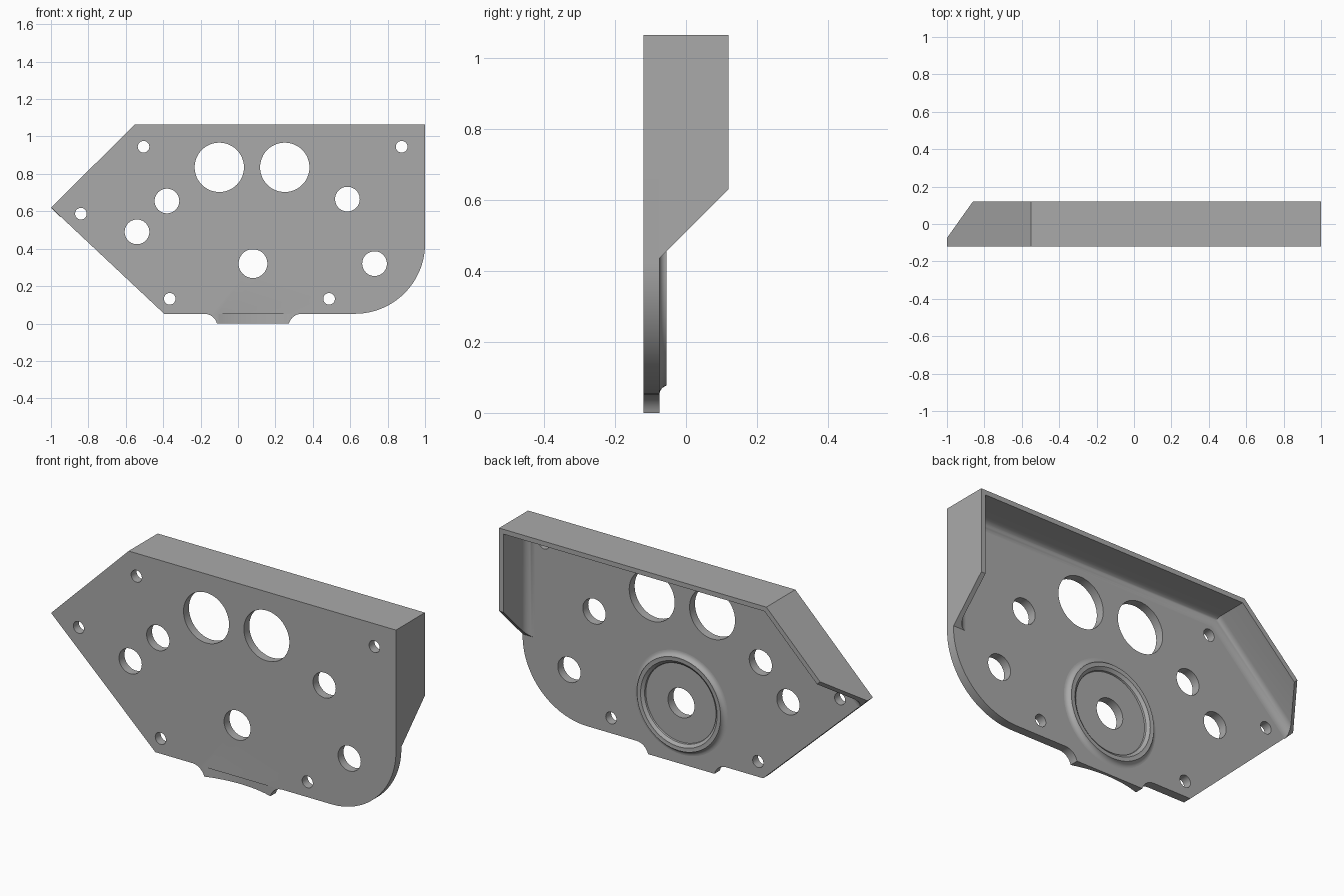
import bpy, bmesh, math
from mathutils import Vector

if "Cube" in bpy.data.objects:
    bpy.data.objects.remove(bpy.data.objects["Cube"])

FRONT, PLATE, BACK = -0.12, -0.075, 0.12   # depths of plate faces and wall rim
WALL, FILLET = 0.025, 0.045

grey = bpy.data.materials.new("plain grey")
grey.use_nodes = True
grey.diffuse_color = (0.4, 0.4, 0.4, 1)
grey.node_tree.nodes["Principled BSDF"].inputs["Base Color"].default_value = (0.4, 0.4, 0.4, 1)


def make_object(name, bm):
    bmesh.ops.recalc_face_normals(bm, faces=bm.faces)
    mesh = bpy.data.meshes.new(name)
    bm.to_mesh(mesh)
    bm.free()
    mesh.materials.append(grey)
    ob = bpy.data.objects.new(name, mesh)
    bpy.context.collection.objects.link(ob)
    return ob


def arc(cx, cz, r, start, end, steps):
    angles = [math.radians(start + (end - start) * i / steps) for i in range(steps + 1)]
    return [(cx + r * math.cos(a), cz + r * math.sin(a)) for a in angles]


def prism(bm, points, low, high, place):
    """Extrude a closed outline between two levels."""
    a = [bm.verts.new(place(p, low)) for p in points]
    b = [bm.verts.new(place(p, high)) for p in points]
    bm.faces.new(a)
    bm.faces.new(b[::-1])
    for i in range(len(a)):
        j = (i + 1) % len(a)
        bm.faces.new((a[i], a[j], b[j], b[i]))


def along_y(p, y):
    return (p[0], y, p[1])


def along_z(p, z):
    return (p[0], p[1], z)


def loft(bm, sections, closed):
    """Skin a row of closed sections, capping the ends if open."""
    rows = [[bm.verts.new(p) for p in s] for s in sections]
    n = len(rows[0])
    pairs = list(zip(rows, rows[1:])) + ([(rows[-1], rows[0])] if closed else [])
    for a, b in pairs:
        for i in range(n):
            j = (i + 1) % n
            bm.faces.new((a[i], a[j], b[j], b[i]))
    if not closed:
        bm.faces.new(rows[0])
        bm.faces.new(rows[-1][::-1])


def cut(ob, cutter):
    mod = ob.modifiers.new("cut", 'BOOLEAN')
    mod.operation, mod.solver, mod.object = 'DIFFERENCE', 'EXACT', cutter
    bpy.context.view_layer.objects.active = ob
    bpy.ops.object.modifier_apply(modifier=mod.name)
    bpy.data.objects.remove(cutter)


# Face plate: pointed left end, rounded lower corner, flared tab below
outline = [(-0.55, 1.065), (-1, 0.62), (-0.395, 0.052)]
outline += arc(-0.18, -0.018, 0.07, 90, 15, 8)
outline += arc(0.34, -0.018, 0.07, 165, 90, 8)
outline += arc(0.625, 0.427, 0.375, -90, 0, 32)
outline += [(1, 1.065)]
# Bring the foot of the tab flush with the ground
outline = [(x, 0 if z < 0.002 else z) for x, z in outline]
bm = bmesh.new()
prism(bm, outline, FRONT, PLATE, along_y)
plate = make_object("face_plate", bm)

# Holes, grouped by radius
holes = {
    0.132: [(-0.1, 0.835), (0.25, 0.835)],
    0.077: [(0.08, 0.32)],
    0.066: [(-0.38, 0.655), (0.585, 0.665), (-0.54, 0.49), (0.73, 0.32)],
    0.031: [(-0.505, 0.945), (0.875, 0.945), (-0.84, 0.587), (-0.365, 0.132), (0.487, 0.132)],
}
bm = bmesh.new()
for r, centres in holes.items():
    for x, z in centres:
        prism(bm, arc(x, z, r, 0, 360, 48)[:-1], FRONT - 0.1, PLATE + 0.1, along_y)
cut(plate, make_object("hole_cutter", bm))

# Shallow curved scoop in the front of the tab
bm = bmesh.new()
prism(bm, arc(0.08, -0.707, 0.617, 0, 360, 128)[:-1], -0.05, 0.05, along_z)
cut(plate, make_object("scoop_cutter", bm))

# Raised wall along the slanted, top and left edges, filleted onto the plate
profile = [(0, PLATE), (0, BACK), (WALL, BACK)]
profile += arc(WALL + FILLET, PLATE + FILLET, FILLET, 180, 270, 8)
path = [Vector(p) for p in ((-1, 0.62), (-0.55, 1.065), (1, 1.065), (1, 0.435))]
dirs = [(b - a).normalized() for a, b in zip(path, path[1:])]
inward = [Vector((d.y, -d.x)) for d in dirs]
sections = []
for i, corner in enumerate(path):
    if i in (0, 3):     # ends slope back at 45 degrees
        inset = inward[0] if i == 0 else inward[-1]
        slope = dirs[0] if i == 0 else -dirs[-1]
    else:               # mitred corners
        inset = (inward[i - 1] + inward[i]) / (1 + inward[i - 1].dot(inward[i]))
        slope = Vector((0, 0))
    flat = [(corner + inset * d + slope * (y - PLATE), y) for d, y in profile]
    sections.append([along_y(p, y) for p, y in flat])
bm = bmesh.new()
loft(bm, sections, False)
rim = make_object("rim_wall", bm)

# Raised ring around the central hole: outer fillet, flat crest, bevelled bore
ring_profile = [(0.205, PLATE), (0.207, PLATE + 0.008), (0.222, PLATE + 0.02), (0.24, PLATE + 0.02)]
ring_profile += arc(0.27, PLATE + 0.028, 0.028, 195, 270, 6)
bm = bmesh.new()
turns = [2 * math.pi * i / 64 for i in range(64)]
loft(bm, [[(0.08 + r * math.cos(a), y, 0.32 + r * math.sin(a)) for r, y in ring_profile]
          for a in turns], True)
ring = make_object("boss_ring", bm)

# Smooth curved surfaces, keeping real edges sharp
for ob in (plate, rim, ring):
    bpy.ops.object.select_all(action='DESELECT')
    ob.select_set(True)
    bpy.context.view_layer.objects.active = ob
    bpy.ops.object.shade_smooth_by_angle(angle=math.radians(30))
